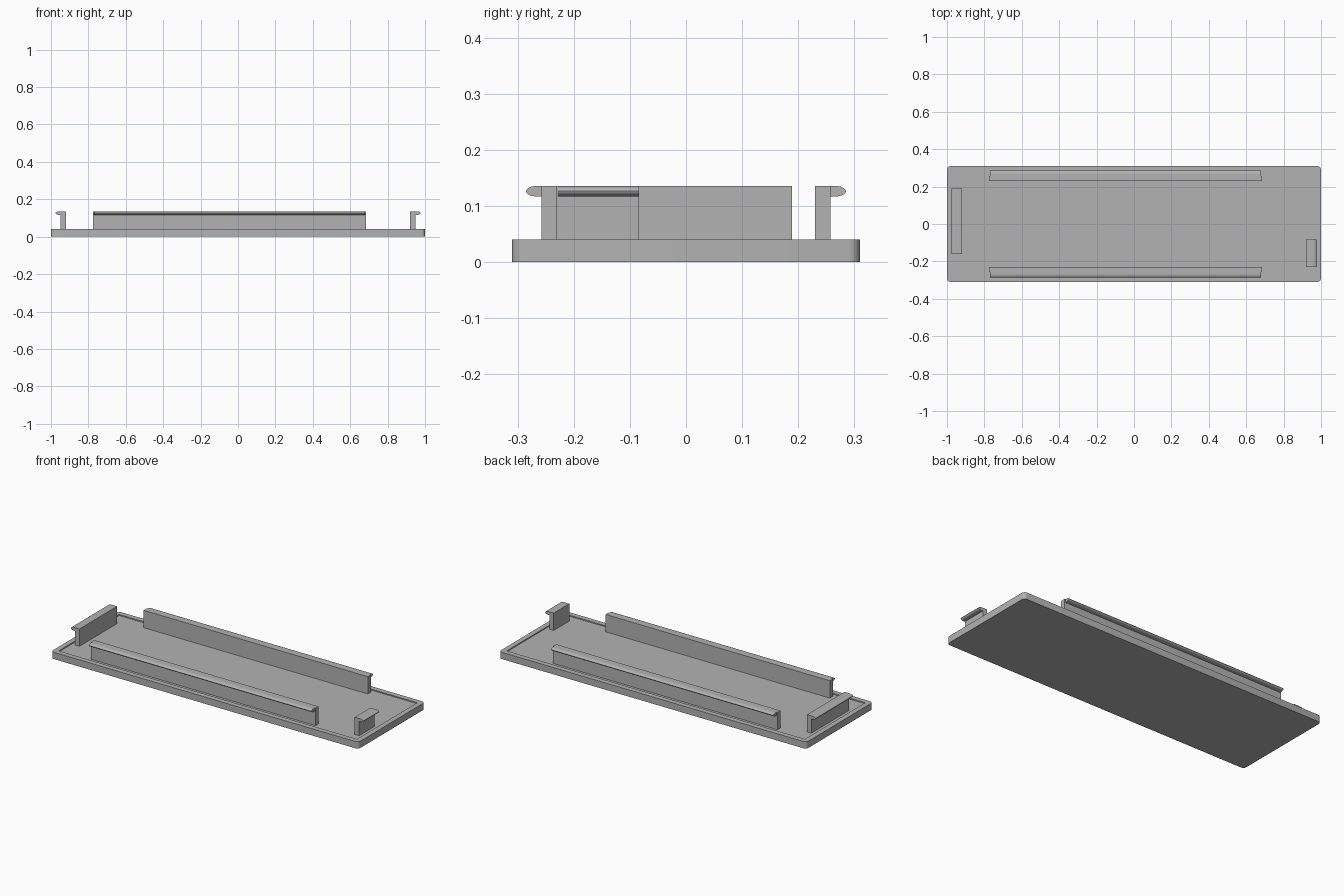
import bpy, bmesh
from math import pi, sin, cos
from mathutils import Vector

cube = bpy.data.objects.get("Cube")
if cube:
    bpy.data.objects.remove(cube, do_unlink=True)

grey = bpy.data.materials.new("plain grey")
grey.use_nodes = True
colour = (0.45, 0.45, 0.45, 1)
grey.diffuse_color = colour
grey.node_tree.nodes["Principled BSDF"].inputs["Base Color"].default_value = colour

HALF_X, HALF_Y, TOP = 1.0, 0.31, 0.04
RIM, FLOOR = 0.03, 0.034
CLIP_TOP, STEM, HOOK = 0.136, 0.028, 0.0555
HOOK_HALF = 0.0095


def finish(name, bm):
    bmesh.ops.recalc_face_normals(bm, faces=bm.faces)
    mesh = bpy.data.meshes.new(name)
    bm.to_mesh(mesh)
    bm.free()
    mesh.materials.append(grey)
    obj = bpy.data.objects.new(name, mesh)
    bpy.context.collection.objects.link(obj)
    bpy.ops.object.select_all(action='DESELECT')
    obj.select_set(True)
    bpy.context.view_layer.objects.active = obj
    bpy.ops.object.shade_smooth_by_angle(angle=pi / 6)
    return obj


def prism(bm, start, end):
    """Join two matching outlines into a closed solid."""
    a = [bm.verts.new(p) for p in start]
    b = [bm.verts.new(p) for p in end]
    bm.faces.new(a)
    bm.faces.new(b[::-1])
    for i in range(len(a)):
        j = (i + 1) % len(a)
        bm.faces.new((a[i], b[i], b[j], a[j]))


# Cover plate: rounded corners and a shallow recess inside a thin rim
def rounded_outline(inset, radius, z, steps=6):
    points = []
    for k, (sx, sy) in enumerate(((1, 1), (-1, 1), (-1, -1), (1, -1))):
        for i in range(steps + 1):
            t = (k + i / steps) * pi / 2
            points.append((sx * (HALF_X - inset - radius) + radius * cos(t),
                           sy * (HALF_Y - inset - radius) + radius * sin(t), z))
    return points


bm = bmesh.new()
loops = [[bm.verts.new(p) for p in rounded_outline(*args)] for args in (
    (0, 0.02, 0), (0, 0.02, TOP), (RIM, 0.004, TOP), (RIM, 0.004, FLOOR))]
for low, high in zip(loops, loops[1:]):
    for i in range(len(low)):
        j = (i + 1) % len(low)
        bm.faces.new((low[i], low[j], high[j], high[i]))
bm.faces.new(loops[0])
bm.faces.new(loops[-1])
finish("cover_plate", bm)

# Snap clips: an upright strip with a round-nosed hook facing outward
stem_profile = [(0, FLOOR - 0.004), (STEM, FLOOR - 0.004),
                (STEM, CLIP_TOP), (0, CLIP_TOP)]
nose = 0.02
hook_profile = [(STEM, CLIP_TOP - 2 * HOOK_HALF)]
for i in range(13):
    t = -pi / 2 + pi * i / 12
    hook_profile.append((HOOK - nose + nose * cos(t),
                         CLIP_TOP - HOOK_HALF + HOOK_HALF * sin(t)))
hook_profile.append((STEM, CLIP_TOP))


def clip(name, outward, base, start, end, hook_inset=0):
    out = Vector(outward)
    along = Vector((abs(out.y), abs(out.x), 0))
    bm = bmesh.new()
    for profile, inset in ((stem_profile, 0), (hook_profile, hook_inset)):
        ends = [[out * (base + u) + along * s + Vector((0, 0, z)) for u, z in profile]
                for s in (start + inset, end - inset)]
        prism(bm, *ends)
    finish(name, bm)


for name, side in (("front_clip", -1), ("back_clip", 1)):
    clip(name, (0, side, 0), 0.2295, -0.775, 0.684, 0.006)
clip("right_end_clip", (-1, 0, 0), 0.92, -0.16, 0.189)
clip("left_end_clip", (1, 0, 0), 0.92, -0.229, -0.084)
